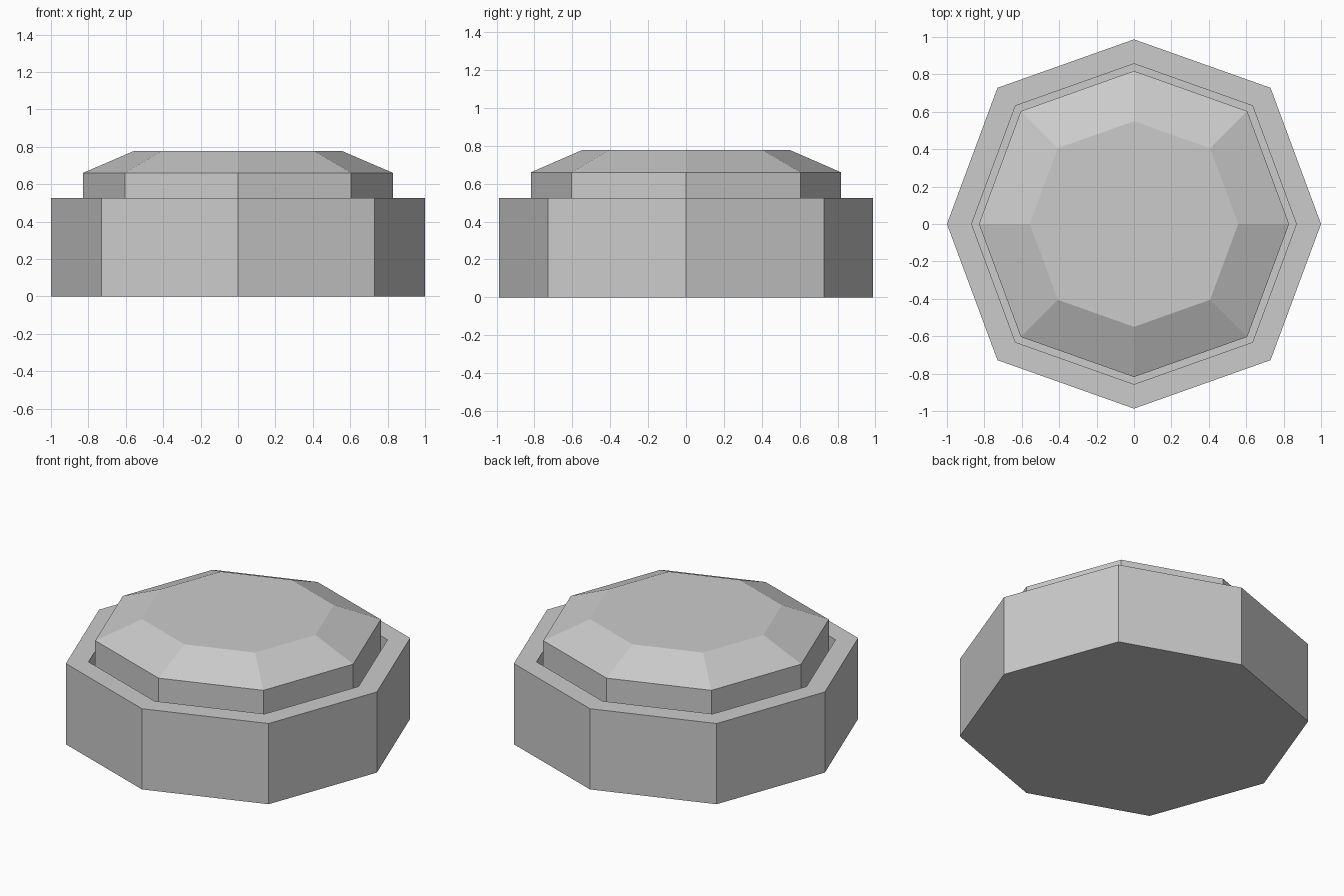
import bpy, bmesh

if "Cube" in bpy.data.objects:
    bpy.data.objects.remove(bpy.data.objects["Cube"])


def octagon(s, z):
    # Slightly uneven octagon shared by every ring of the model
    a, b, c, d = 1.0 * s, 0.987 * s, 0.73 * s, 0.728 * s
    return [(x, y, z) for x, y in ((a, 0), (c, d), (0, b), (-c, d),
                                   (-a, 0), (-c, -d), (0, -b), (c, -d))]


def stacked(name, profile):
    # Skin a (scale, height) profile into a closed flat-faced solid
    bm = bmesh.new()
    rings = [[bm.verts.new(p) for p in octagon(s, z)] for s, z in profile]
    for lo, hi in zip(rings, rings[1:]):
        for i in range(8):
            j = (i + 1) % 8
            bm.faces.new((lo[i], lo[j], hi[j], hi[i]))
    bm.faces.new(rings[0][::-1])
    bm.faces.new(rings[-1])
    bmesh.ops.recalc_face_normals(bm, faces=bm.faces[:])
    mesh = bpy.data.meshes.new(name)
    bm.to_mesh(mesh)
    bm.free()
    obj = bpy.data.objects.new(name, mesh)
    bpy.context.collection.objects.link(obj)
    return obj


# Housing with a recess for the button
stacked("housing", [(1, 0), (1, 0.525), (0.868, 0.525), (0.868, 0.3)])

# Button with a wide chamfer, standing in the recess
stacked("button", [(0.829, 0.3), (0.829, 0.66), (0.557, 0.777)])
